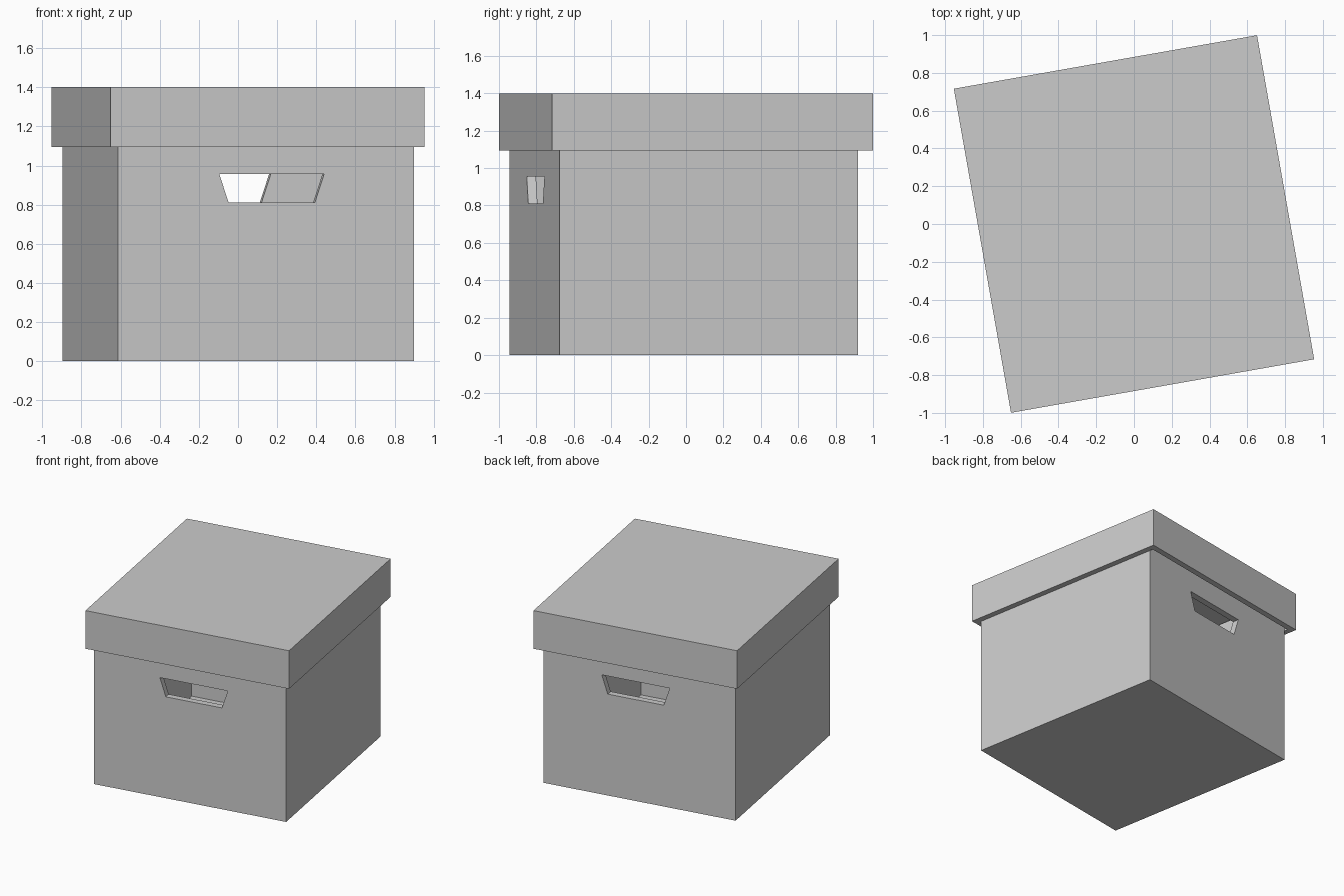
import bpy, bmesh, math
from mathutils import Matrix

if "Cube" in bpy.data.objects:
    bpy.data.objects.remove(bpy.data.objects["Cube"])

TURN = Matrix.Rotation(math.radians(10), 4, 'Z')   # whole box is turned 10 degrees


def make_object(name, bm):
    bmesh.ops.recalc_face_normals(bm, faces=bm.faces)
    mesh = bpy.data.meshes.new(name)
    bm.to_mesh(mesh)
    bm.free()
    ob = bpy.data.objects.new(name, mesh)
    ob.matrix_world = TURN
    bpy.context.collection.objects.link(ob)
    return ob


def open_shell(name, width, depth, z0, z1, y_shift, open_side, wall):
    """Box with one open side (+1 top, -1 bottom), thickened inwards."""
    bm = bmesh.new()
    bmesh.ops.create_cube(bm, size=1, matrix=Matrix.Translation((0, y_shift, (z0 + z1) / 2))
                          @ Matrix.Diagonal((width, depth, z1 - z0, 1)))
    bm.normal_update()
    lid = [f for f in bm.faces if f.normal.z * open_side > 0.9]
    bmesh.ops.delete(bm, geom=lid, context='FACES_ONLY')
    mesh = bm.copy()
    bm.free()
    # keep outward normals from the cube
    data = bpy.data.meshes.new(name)
    mesh.to_mesh(data)
    mesh.free()
    ob = bpy.data.objects.new(name, data)
    ob.matrix_world = TURN
    bpy.context.collection.objects.link(ob)
    mod = ob.modifiers.new("wall", 'SOLIDIFY')
    mod.thickness = wall
    mod.offset = -1
    mod.use_even_offset = True
    return ob


# Box body, open at the top, and the lid that drops over it
body = open_shell("box_body", 1.538, 1.62, 0.0, 1.34, -0.012, 1, 0.05)
lid = open_shell("box_lid", 1.63, 1.742, 1.095, 1.40, 0.0, -1, 0.045)

# Tapered handle slot, cut straight through the front and back walls
profile = [(-0.224, 0.811), (0.224, 0.811), (0.272, 0.956), (-0.272, 0.956)]
bm = bmesh.new()
face = bm.faces.new([bm.verts.new((x + 0.03, -1.1, z)) for x, z in profile])
ext = bmesh.ops.extrude_face_region(bm, geom=[face])
bmesh.ops.translate(bm, vec=(0, 2.2, 0),
                    verts=[g for g in ext["geom"] if isinstance(g, bmesh.types.BMVert)])
cutter = make_object("handle_cutter", bm)
cutter.hide_render = True
cutter.hide_set(True)

cut = body.modifiers.new("handles", 'BOOLEAN')
cut.operation = 'DIFFERENCE'
cut.solver = 'EXACT'
cut.object = cutter
